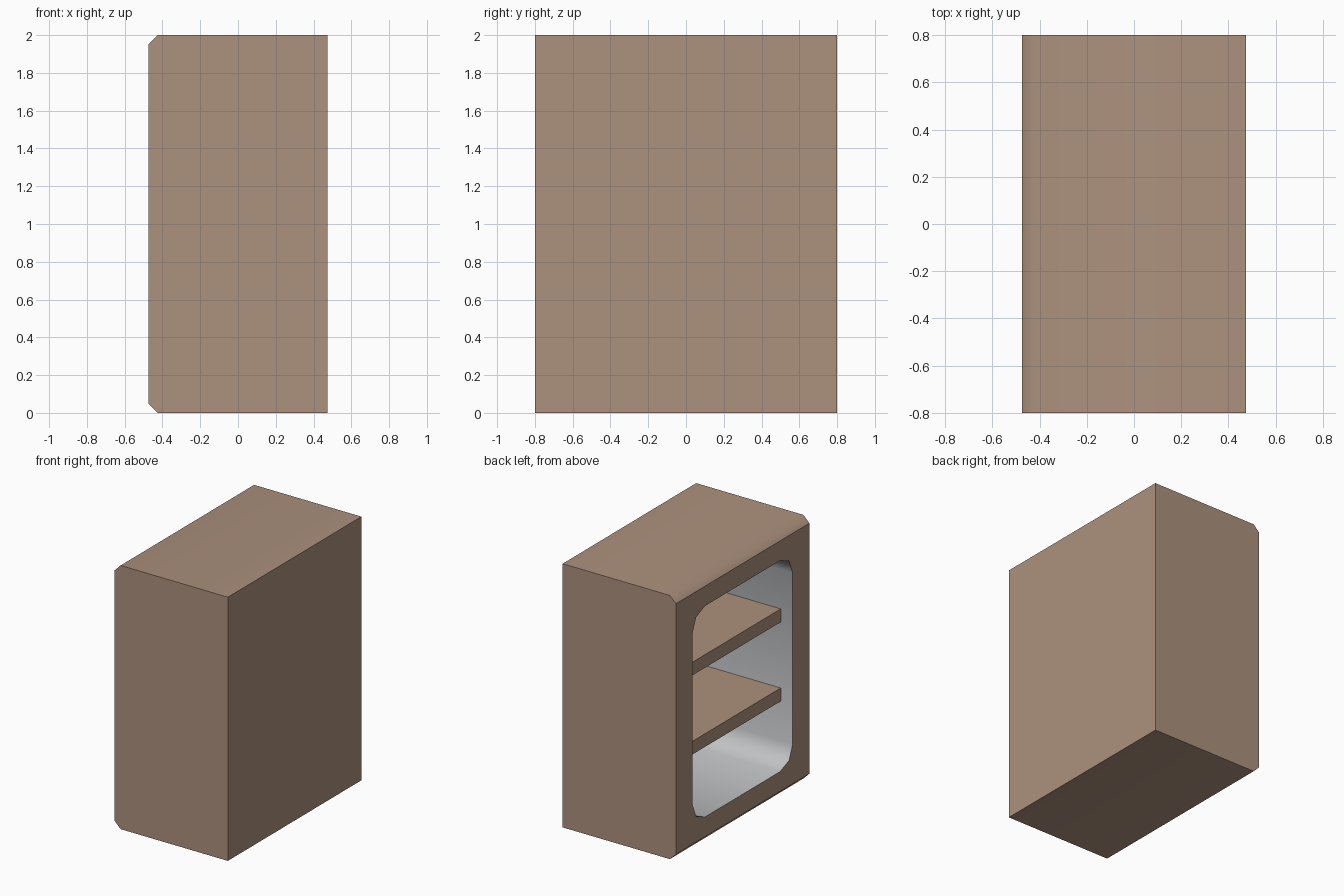
import bpy, bmesh, math
from mathutils import Vector

if "Cube" in bpy.data.objects:
    bpy.data.objects.remove(bpy.data.objects["Cube"], do_unlink=True)

WIDTH, DEPTH, HEIGHT = 0.95, 1.6, 2.0
OPEN_X = -WIDTH / 2          # the open side of the cabinet
BACK_X = WIDTH / 2 - 0.1     # inner face of the back panel


def material(name, colour):
    mat = bpy.data.materials.new(name)
    mat.use_nodes = True
    mat.diffuse_color = (*colour, 1)
    mat.node_tree.nodes["Principled BSDF"].inputs["Base Color"].default_value = (*colour, 1)
    return mat


wood = material("brown wood", (0.413, 0.283, 0.205))
lining = material("pale grey lining", (0.53, 0.545, 0.56))


def add_box(name, low, high, mat, chamfer=0, segments=1, pick=None):
    """Box between two corners, with the picked edges bevelled."""
    low, high = Vector(low), Vector(high)
    bm = bmesh.new()
    bmesh.ops.create_cube(bm, size=1)
    bmesh.ops.scale(bm, vec=high - low, verts=bm.verts)
    bmesh.ops.translate(bm, vec=(low + high) / 2, verts=bm.verts)
    if pick:
        bmesh.ops.bevel(bm, geom=[e for e in bm.edges if pick(e)], offset=chamfer,
                        segments=segments, profile=0.5, affect='EDGES')
    mesh = bpy.data.meshes.new(name)
    bm.to_mesh(mesh)
    bm.free()
    mesh.materials.append(mat)
    obj = bpy.data.objects.new(name, mesh)
    bpy.context.collection.objects.link(obj)
    return obj


def runs_along(edge, axis):
    a, b = (v.co for v in edge.verts)
    return abs((a - b).normalized()[axis]) > 0.99


# Cabinet body, chamfered along the top and bottom of its open side
body = add_box("cabinet_body", (OPEN_X, -DEPTH / 2, 0), (-OPEN_X, DEPTH / 2, HEIGHT), wood, 0.05,
               pick=lambda e: runs_along(e, 1) and e.verts[0].co.x < 0)

# Rounded compartment cut into the open side
cutter = add_box("compartment_cutter", (OPEN_X - 0.2, -0.6, 0.2), (BACK_X, 0.6, 1.8), lining,
                 0.15, 2, lambda e: runs_along(e, 0))
body.data.materials.append(lining)
cut = body.modifiers.new("compartment", 'BOOLEAN')
cut.object = cutter
cut.solver = 'EXACT'
cut.material_mode = 'TRANSFER'
bpy.context.view_layer.objects.active = body
body.select_set(True)
bpy.ops.object.modifier_apply(modifier=cut.name)
bpy.data.objects.remove(cutter, do_unlink=True)

# Smooth the rounded lining and chamfers, keep corners and the open face crisp
bm = bmesh.new()
bm.from_mesh(body.data)
for face in bm.faces:
    face.smooth = True
for edge in bm.edges:
    on_rim = all(abs(v.co.x - OPEN_X) < 0.001 for v in edge.verts)
    edge.smooth = not on_rim and edge.calc_face_angle(0) < math.radians(50)
bm.to_mesh(body.data)
bm.free()

# Two shelves set back from the opening
for name, z in (("lower_shelf", 0.7), ("upper_shelf", 1.3)):
    add_box(name, (OPEN_X + 0.1, -0.6, z - 0.05), (BACK_X, 0.6, z + 0.05), wood)
